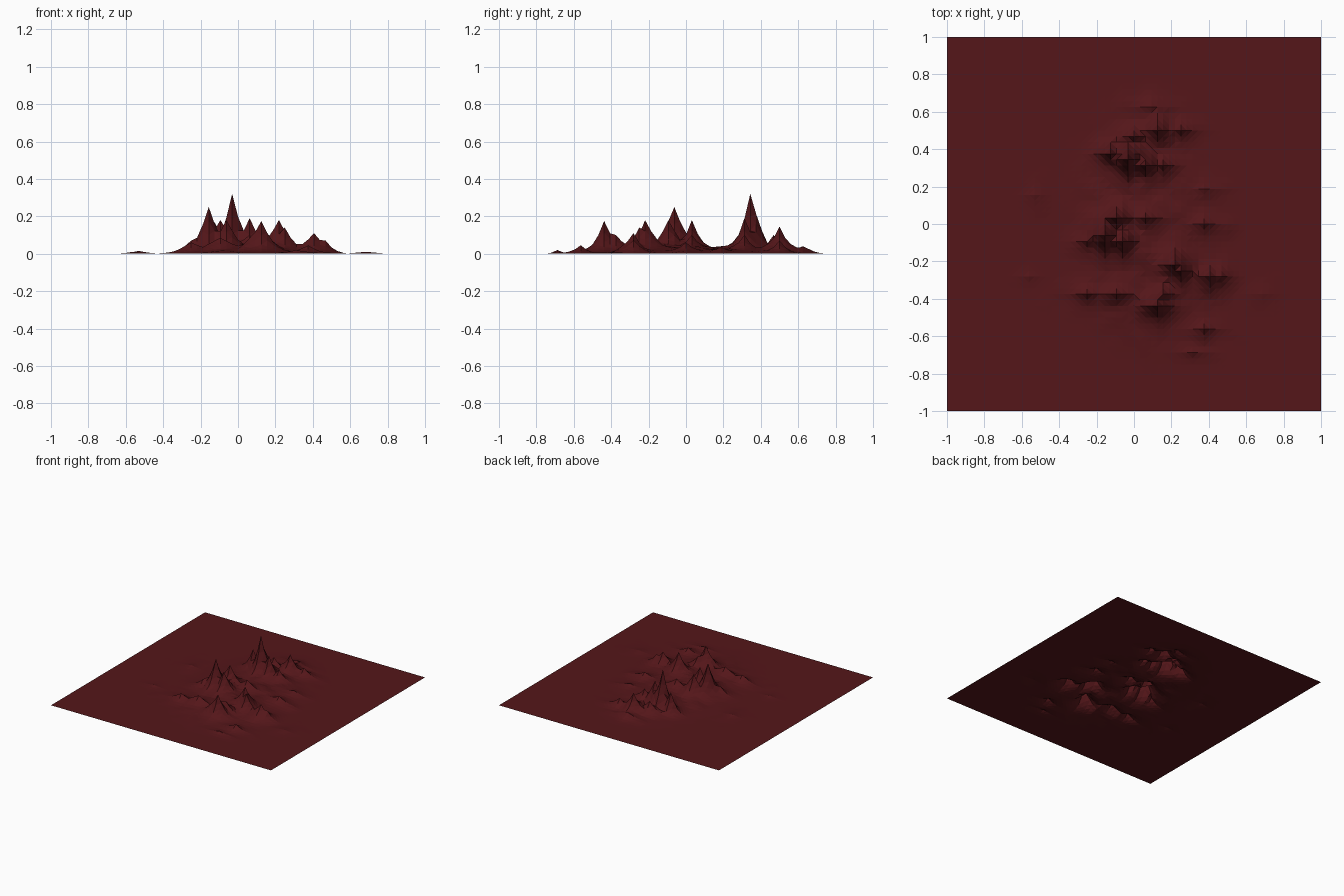
import bpy, bmesh, math
from mathutils import Vector, noise

SEG = 64                      # grid resolution of the terrain sheet
STEP = 2.0 / SEG

# Peaks: x, y, height, x spread, y spread
PEAKS = [
    (-0.03, 0.355, 0.32, 0.05, 0.05), (0.065, 0.31, 0.19, 0.055, 0.04),
    (-0.12, 0.36, 0.17, 0.05, 0.04), (0.17, 0.30, 0.10, 0.05, 0.04),
    (0.12, 0.50, 0.145, 0.06, 0.05), (0.0, 0.48, 0.10, 0.06, 0.04),
    (0.24, 0.50, 0.07, 0.06, 0.04),
    (-0.15, -0.05, 0.25, 0.05, 0.06), (-0.08, 0.04, 0.18, 0.06, 0.04),
    (-0.06, -0.09, 0.18, 0.05, 0.05), (-0.25, -0.09, 0.07, 0.05, 0.04),
    (0.07, 0.04, 0.10, 0.06, 0.035), (0.36, 0.0, 0.06, 0.07, 0.04),
    (0.21, -0.215, 0.18, 0.06, 0.05), (0.24, -0.25, 0.14, 0.05, 0.05),
    (0.40, -0.28, 0.11, 0.07, 0.05), (0.48, -0.29, 0.07, 0.04, 0.05),
    (0.12, -0.43, 0.175, 0.055, 0.05), (0.15, -0.37, 0.10, 0.05, 0.05),
    (-0.08, -0.37, 0.085, 0.08, 0.04), (-0.24, -0.38, 0.06, 0.08, 0.04),
    (0.37, -0.57, 0.045, 0.06, 0.04), (0.32, -0.69, 0.02, 0.07, 0.03),
    (-0.54, 0.17, 0.015, 0.06, 0.05), (-0.56, -0.28, 0.01, 0.05, 0.03),
    (0.68, -0.38, 0.01, 0.08, 0.05), (0.10, 0.62, 0.04, 0.08, 0.05),
    (0.36, 0.20, 0.035, 0.07, 0.04),
]


def snap(v):
    return round(v / STEP) * STEP


PEAKS = [(snap(x), snap(y), h, rx, ry) for x, y, h, rx, ry in PEAKS]


def height(x, y):
    n = noise.noise(Vector((x * 9, y * 9, 3.1)))
    # low swell beneath the range
    q = ((x - 0.06) / 0.33) ** 2 + ((y + 0.02) / 0.5) ** 2
    base = max(0.0, 0.036 * math.exp(-q ** 1.5) * (1 + 0.7 * n) - 0.0005)
    z = base
    # sharp spikes with ridges running along the grid axes
    for px, py, h, rx, ry in PEAKS:
        dx, dy = abs(x - px) / rx, abs(y - py) / ry
        d = (dx ** 1.4 + dy ** 1.4) ** (1 / 1.4) * (1 + 0.5 * n)
        f = max(0.0, math.exp(-d ** 1.2) - 0.01) / 0.99
        z = max(z, base + (h - base) * f)
    return z


# Terrain sheet
bm = bmesh.new()
bmesh.ops.create_grid(bm, x_segments=SEG, y_segments=SEG, size=1.0)
for v in bm.verts:
    v.co.z = height(v.co.x, v.co.y)
bmesh.ops.triangulate(bm, faces=bm.faces[:], quad_method='SHORT_EDGE')
mesh = bpy.data.meshes.new("mountain_terrain")
bm.to_mesh(mesh)
bm.free()
terrain = bpy.data.objects.new("mountain_terrain", mesh)
bpy.context.collection.objects.link(terrain)

# Dark red rock
mat = bpy.data.materials.new("dark_red_rock")
mat.diffuse_color = (0.09, 0.008, 0.01, 1.0)
mesh.materials.append(mat)
